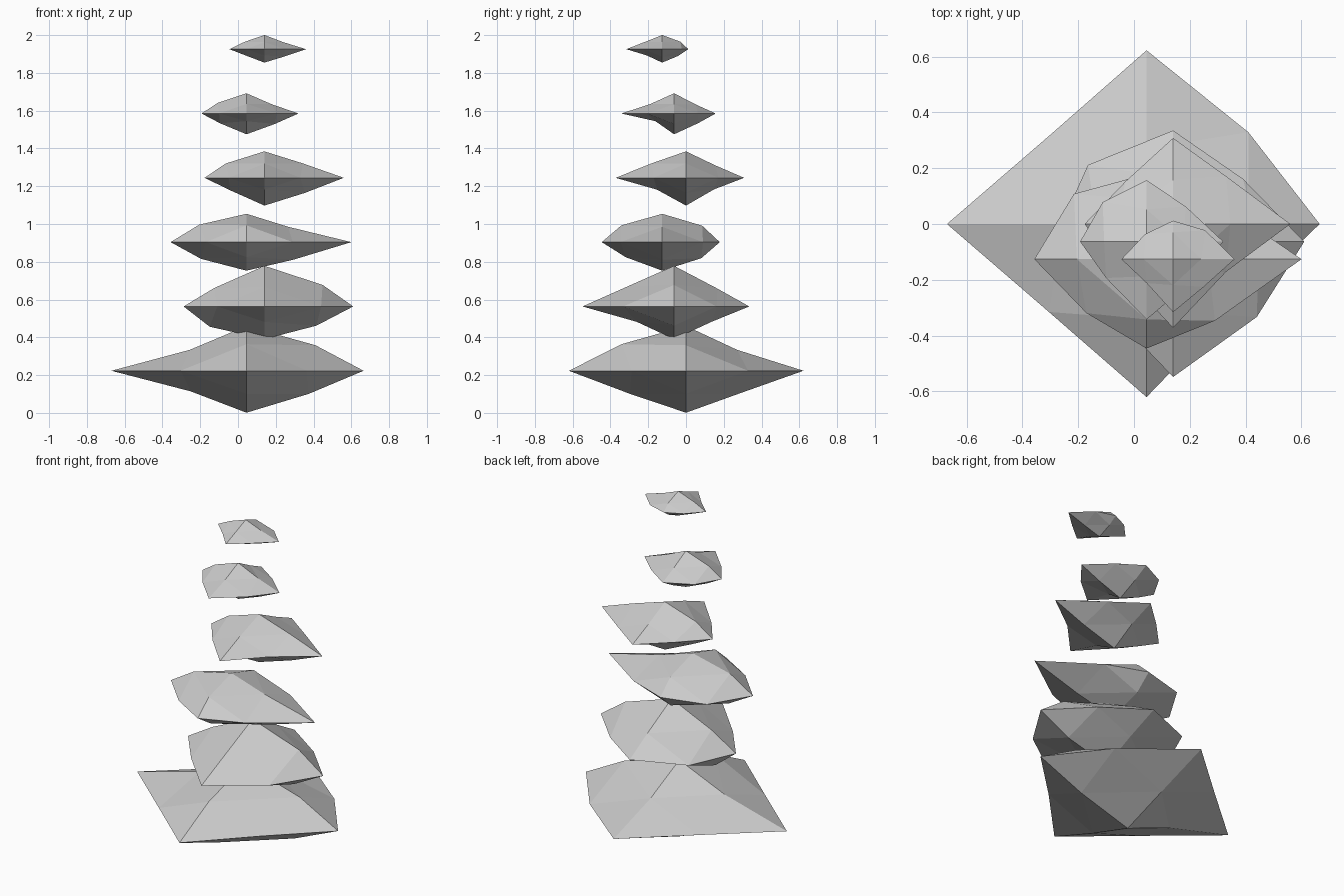
import bpy
from itertools import product
from mathutils import Vector

if "Cube" in bpy.data.objects:
    bpy.data.objects.remove(bpy.data.objects["Cube"])

AXES = [Vector((1, 0, 0)), Vector((0, 1, 0)), Vector((0, 0, 1))]
SQUASH = Vector((1, 0.9, 0.37))      # stones are flattened in height


def stone(name, centre, tips, xy, xz, yz):
    """Octahedral rock: tips = +x -x +y -y +z -z reach,
    xy/xz/yz = bulge of the edge points, order ++ +- -+ --."""
    verts, index = [], {}

    def add(key, offset):
        index[key] = len(verts)
        verts.append(offset)

    # six tips
    for i, reach in enumerate(tips):
        axis, sign = i // 2, 1 - 2 * (i % 2)
        add((axis, sign), AXES[axis] * sign * reach)
    # twelve points between the tips
    for (a, b), bulges in zip(((0, 1), (0, 2), (1, 2)), (xy, xz, yz)):
        for (sa, sb), v in zip(product((1, -1), repeat=2), bulges):
            d = AXES[a] * sa + AXES[b] * sb
            add(frozenset(((a, sa), (b, sb))), d * SQUASH * v)
    # eight octants, four triangles each
    faces = []
    for sx, sy, sz in product((1, -1), repeat=3):
        p, q, r = (0, sx), (1, sy), (2, sz)
        pq, qr, rp = (index[frozenset(s)] for s in ((p, q), (q, r), (r, p)))
        tris = [(index[p], pq, rp), (index[q], qr, pq), (index[r], rp, qr), (pq, qr, rp)]
        faces += tris if sx * sy * sz > 0 else [t[::-1] for t in tris]

    mesh = bpy.data.meshes.new(name)
    mesh.from_pydata([tuple(v) for v in verts], [], faces)
    ob = bpy.data.objects.new(name, mesh)
    ob.location = centre
    bpy.context.collection.objects.link(ob)


# stones from the bottom up
STONES = [
    ((.62, .715, .622, .62, .237, .222), (.365, .32, .35, .35), (.365, .33, .30, .295), (.30, .32, .38, .33)),
    ((.47, .428, .398, .485, .215, .173), (.25, .30, .305, .25), (.308, .275, .265, .29), (.255, .22, .28, .22)),
    ((.555, .402, .305, .32, .15, .151), (.24, .245, .26, .215), (.22, .25, .25, .24), (.235, .23, .24, .215)),
    ((.42, .317, .308, .372, .14, .147), (.19, .19, .17, .19), (.205, .215, .205, .18), (.175, .165, .205, .17)),
    ((.275, .238, .22, .279, .107, .11), (.14, .16, .157, .145), (.133, .15, .152, .14), (.128, .14, .138, .11)),
    ((.22, .185, .138, .19, .075, .071), (.115, .11, .10, .095), (.10, .105, .105, .095), (.107, .095, .103, .09)),
]
for i, shape in enumerate(STONES):
    centre = (0.045 + 0.095 * (i % 2), -0.063 * (i % 3), 0.223 + 0.3405 * i)
    stone(f"stone_{i + 1}", centre, *shape)
